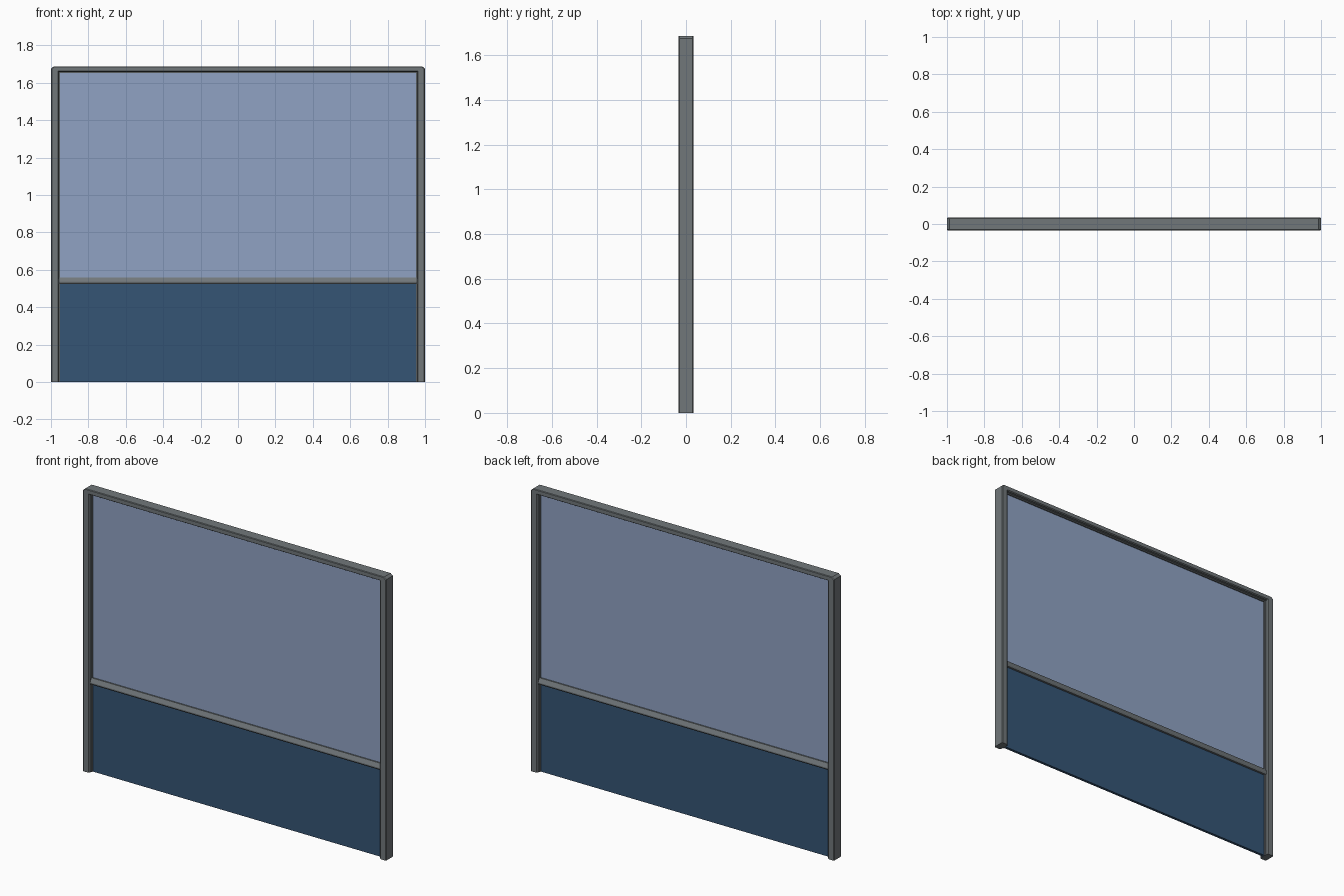
import bpy, bmesh

if "Cube" in bpy.data.objects:
    bpy.data.objects.remove(bpy.data.objects["Cube"])


def material(name, rgb):
    m = bpy.data.materials.new(name)
    m.diffuse_color = (*rgb, 1)
    m.use_nodes = True
    m.node_tree.nodes["Principled BSDF"].inputs["Base Color"].default_value = m.diffuse_color
    return m


GREY = material("frame grey", (0.165, 0.185, 0.195))
GLASS = material("pale blue panel", (0.28, 0.365, 0.55))
NAVY = material("navy panel", (0.036, 0.09, 0.178))


def skin(name, rings, mat):
    """Join closed rings of points into a capped solid."""
    bm = bmesh.new()
    loops = [[bm.verts.new(p) for p in r] for r in rings]
    n = len(loops[0])
    for a, b in zip(loops, loops[1:]):
        for i in range(n):
            j = (i + 1) % n
            bm.faces.new((a[i], a[j], b[j], b[i]))
    bm.faces.new(loops[0][::-1])
    bm.faces.new(loops[-1])
    bmesh.ops.remove_doubles(bm, verts=bm.verts, dist=1e-5)
    bmesh.ops.recalc_face_normals(bm, faces=bm.faces)
    me = bpy.data.meshes.new(name)
    bm.to_mesh(me)
    bm.free()
    me.materials.append(mat)
    ob = bpy.data.objects.new(name, me)
    bpy.context.collection.objects.link(ob)
    return ob


def box(name, x, y, z0, z1, mat):
    ring = [(-y, z0), (y, z0), (y, z1), (-y, z1)]
    return skin(name, [[(s * x, a, b) for a, b in ring] for s in (-1, 1)], mat)


# Outer frame: one profile swept up, across and down, with clipped top corners
D = 0.034
half = [(0, D - 0.004), (0.1, D), (0.85, D), (1.0, D - 0.006)]
profile = half + [(t, -y) for t, y in reversed(half)]
left = [((-1, 0), (-0.957, 0)),
        ((-1, 1.675), (-0.957, 1.6575)),
        ((-0.986, 1.687), (-0.957, 1.6575))]
stations = left + [((-o[0], o[1]), (-i[0], i[1])) for o, i in reversed(left)]
rings = [[(o[0] + (i[0] - o[0]) * t, y, o[1] + (i[1] - o[1]) * t)
          for t, y in profile] for o, i in stations]
skin("outer_frame", rings, GREY)

# Middle rail with sloped upper faces
side = [(0.020, 0.523), (0.026, 0.532), (0.026, 0.537), (0.014, 0.56)]
rail = side + [(-y, z) for y, z in reversed(side)]
skin("middle_rail", [[(x, y, z) for y, z in rail] for x in (-0.958, 0.958)], GREY)

# Infill panels
box("upper_panel", 0.96, 0.006, 0.55, 1.66, GLASS)
box("lower_panel", 0.96, 0.008, 0.0, 0.53, NAVY)

# Slim inner retaining strips around the panels
for s in (-1, 1):
    skin("side_strip", [[(s * 0.958, -0.014, z), (s * 0.951, -0.014, z),
                         (s * 0.951, 0.014, z), (s * 0.958, 0.014, z)]
                        for z in (0.0, 1.659)], GREY)
box("top_strip", 0.957, 0.014, 1.651, 1.659, GREY)
